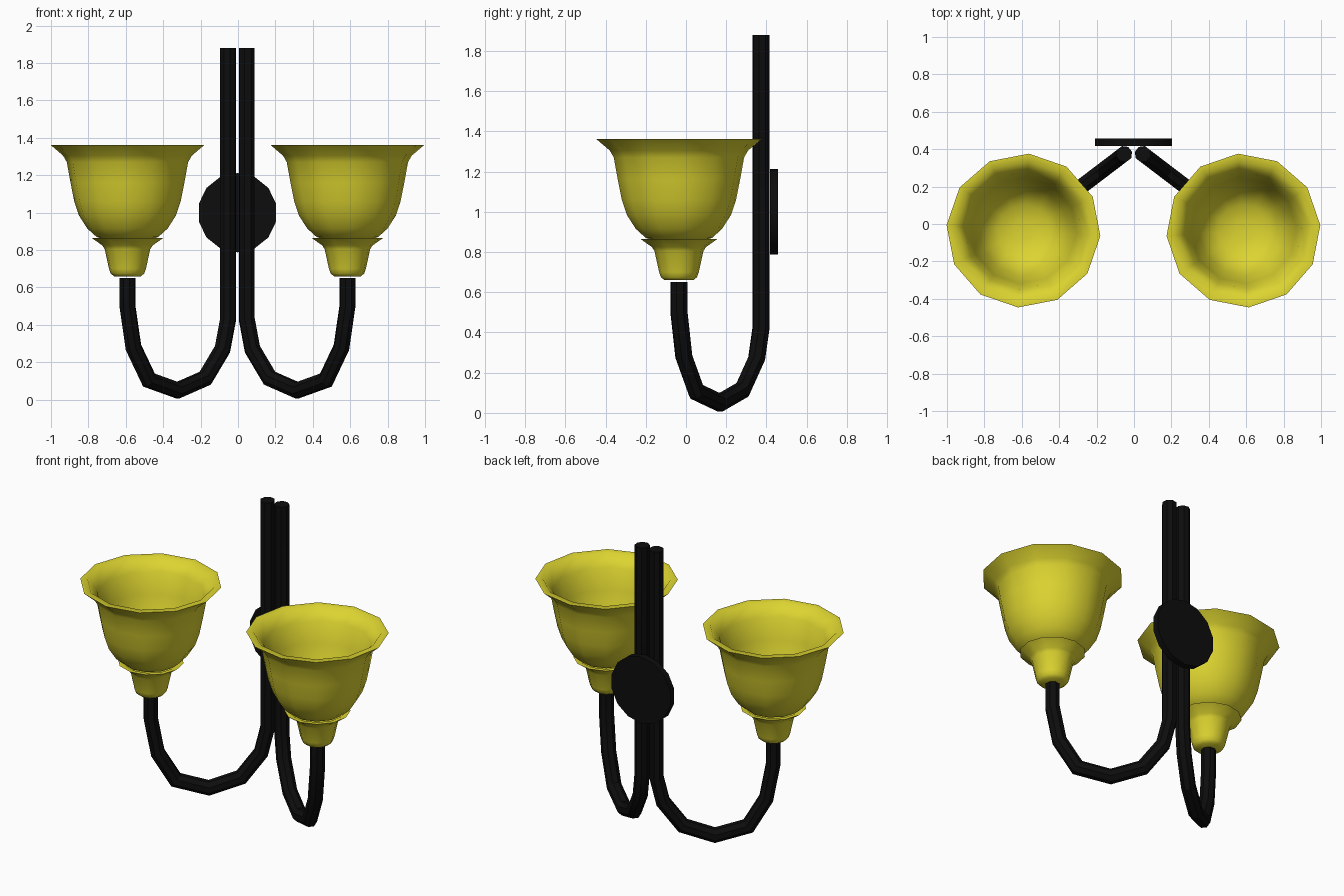
import bpy, bmesh, math
from mathutils import Vector

cube = bpy.data.objects.get("Cube")
if cube:
    bpy.data.objects.remove(cube, do_unlink=True)


def material(name, rgb, rough):
    mat = bpy.data.materials.new(name)
    mat.use_nodes = True
    mat.diffuse_color = (*rgb, 1)
    bsdf = mat.node_tree.nodes["Principled BSDF"]
    bsdf.inputs["Base Color"].default_value = (*rgb, 1)
    bsdf.inputs["Roughness"].default_value = rough
    return mat


YELLOW = material("yellow glass", (0.72, 0.66, 0.03), 0.5)
BLACK = material("black iron", (0.004, 0.004, 0.004), 0.6)


def finish(bm, name, mat, angle):
    bmesh.ops.recalc_face_normals(bm, faces=bm.faces)
    mesh = bpy.data.meshes.new(name)
    bm.to_mesh(mesh)
    bm.free()
    mesh.materials.append(mat)
    obj = bpy.data.objects.new(name, mesh)
    bpy.context.collection.objects.link(obj)
    bpy.ops.object.select_all(action='DESELECT')
    obj.select_set(True)
    bpy.context.view_layer.objects.active = obj
    bpy.ops.object.shade_smooth_by_angle(angle=math.radians(angle))
    return obj


def skin(bm, rings):
    """Join successive closed rings of points with quads and cap both ends."""
    rings = [[bm.verts.new(p) for p in ring] for ring in rings]
    n = len(rings[0])
    for a, b in zip(rings, rings[1:]):
        for i in range(n):
            j = (i + 1) % n
            bm.faces.new((a[i], a[j], b[j], b[i]))
    bm.faces.new(rings[0])
    bm.faces.new(rings[-1])


def lathe(name, profile, center, turn, sides=12):
    bm = bmesh.new()
    angles = [turn + math.tau * i / sides for i in range(sides)]
    skin(bm, [[(center[0] + r * math.cos(a), center[1] + r * math.sin(a), z)
               for a in angles] for r, z in profile])
    return finish(bm, name, YELLOW, 60)


def tube(name, path, radius, side_axis, sides=8):
    """Sweep a mitred tube along a path lying in one vertical plane."""
    bm = bmesh.new()
    rings = []
    for i, p in enumerate(path):
        d_in = (p - path[max(i - 1, 0)]).normalized()
        d_out = (path[min(i + 1, len(path) - 1)] - p).normalized()
        tangent = (d_in + d_out).normalized()
        across = tangent.cross(side_axis).normalized()
        stretch = 1 / max(tangent.dot(d_in), tangent.dot(d_out))
        ring = []
        for k in range(sides):
            a = math.tau * (k + 0.5) / sides
            ring.append(p + radius * (across * math.cos(a) * stretch
                                      + side_axis * math.sin(a)))
        rings.append(ring)
    skin(bm, rings)
    return finish(bm, name, BLACK, 30)


AXIS_X = -0.003
SHADE_X, SHADE_Y = 0.588, -0.035
ROD_X, ROD_Y = 0.05, 0.374

# outer wall from the base up, over the rim, and down the inside
shade_profile = [(0.10, 0.85), (0.165, 0.87), (0.215, 0.915), (0.26, 0.985),
                 (0.285, 1.06), (0.305, 1.16), (0.325, 1.27), (0.345, 1.305),
                 (0.412, 1.362), (0.37, 1.362), (0.315, 1.29), (0.285, 1.16),
                 (0.24, 1.00), (0.195, 0.935), (0.14, 0.895), (0.05, 0.88)]
cup_profile = [(0.072, 0.66), (0.09, 0.675), (0.099, 0.70), (0.122, 0.805),
               (0.135, 0.825), (0.192, 0.865), (0.165, 0.865), (0.12, 0.84)]
# horizontal distance from the axis, and height
arm_points = [(0.588, 0.65), (0.588, 0.50), (0.556, 0.28), (0.473, 0.105),
              (0.32, 0.05), (0.172, 0.115), (0.08, 0.27), (ROD_X, 0.43),
              (ROD_X, 1.88)]

for label, s in (("left", 1), ("right", -1)):
    center = (AXIS_X + s * SHADE_X, SHADE_Y)
    turn = math.radians(4 * s)
    lathe(label + "_shade", shade_profile, center, turn)
    lathe(label + "_shade_cup", cup_profile, center, turn)

    # hooked arm rising into a straight rod
    path = []
    for x, z in arm_points:
        t = (SHADE_X - x) / (SHADE_X - ROD_X)
        path.append(Vector((AXIS_X + s * x, SHADE_Y + t * (ROD_Y - SHADE_Y), z)))
    run = path[-1] - path[0]
    normal = Vector((run.y, -run.x, 0)).normalized()
    tube(label + "_arm", path, 0.044, normal)

# round wall plate behind the rods
tube("wall_plate", [Vector((AXIS_X, 0.418, 1.0)), Vector((AXIS_X, 0.458, 1.0))],
     0.212, Vector((0, 0, 1)), sides=14)
